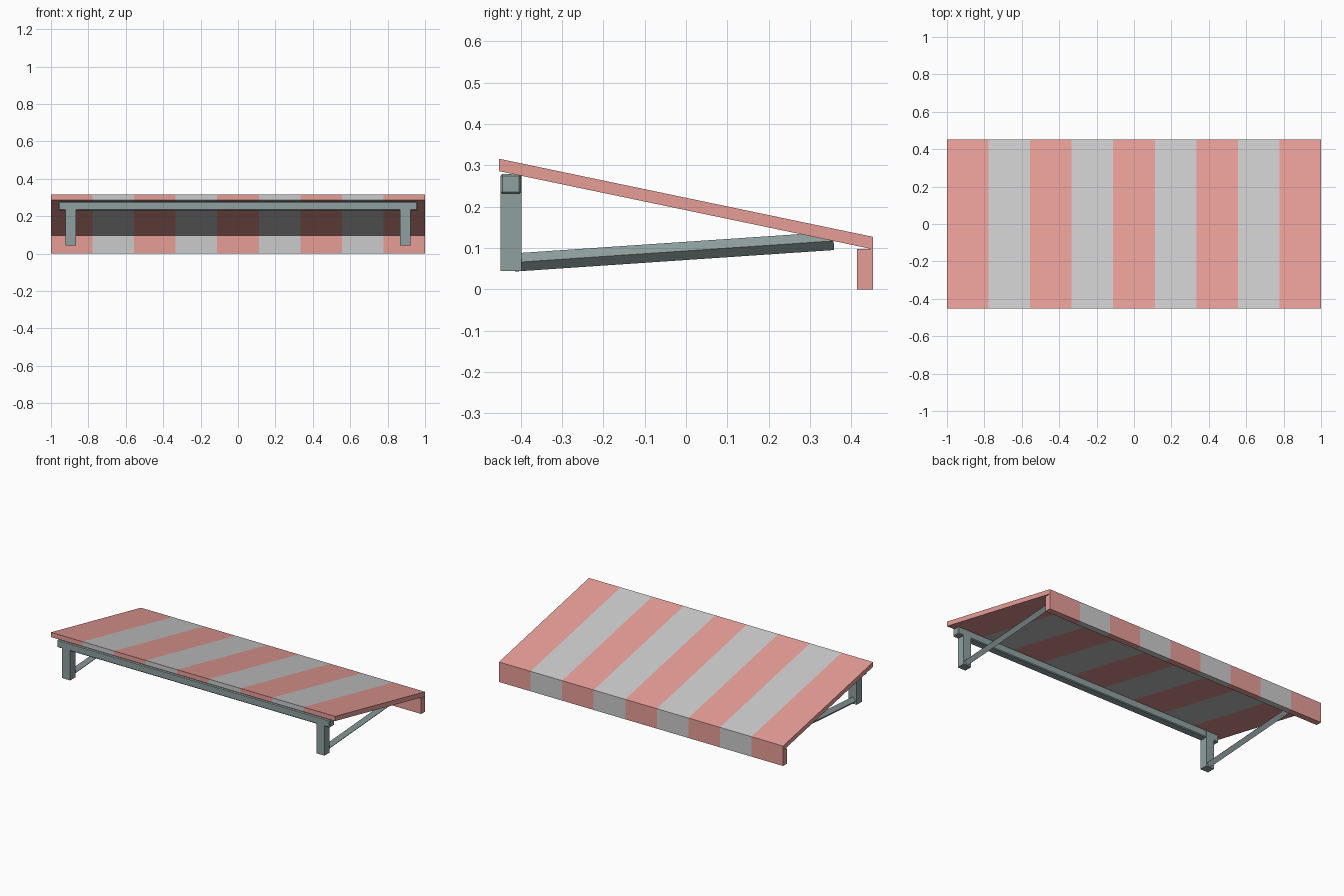
import bpy, bmesh
from mathutils import Vector

if "Cube" in bpy.data.objects:
    bpy.data.objects.remove(bpy.data.objects["Cube"])


def material(name, rgb):
    m = bpy.data.materials.new(name)
    m.diffuse_color = (*rgb, 1)
    m.use_nodes = True
    m.node_tree.nodes["Principled BSDF"].inputs["Base Color"].default_value = m.diffuse_color
    return m


red = material("red_cloth", (0.8, 0.34, 0.31))
pale = material("pale_cloth", (0.52, 0.52, 0.52))
steel = material("frame_metal", (0.28, 0.35, 0.35))


def finish(name, bm, mats):
    bmesh.ops.recalc_face_normals(bm, faces=bm.faces)
    me = bpy.data.meshes.new(name)
    bm.to_mesh(me)
    bm.free()
    for m in mats:
        me.materials.append(m)
    ob = bpy.data.objects.new(name, me)
    bpy.context.collection.objects.link(ob)
    return ob


def striped(name, profile, stripes=9):
    """Extrude a y-z profile along x, alternating the two cloth colours."""
    bm = bmesh.new()
    rings = [[bm.verts.new((-1 + 2 * i / stripes, y, z)) for y, z in profile]
             for i in range(stripes + 1)]
    n = len(profile)
    for i in range(stripes):
        a, b = rings[i], rings[i + 1]
        for k in range(n):
            f = bm.faces.new((a[k], a[(k + 1) % n], b[(k + 1) % n], b[k]))
            f.material_index = i % 2
    bm.faces.new(rings[0])
    bm.faces.new(rings[-1])
    return finish(name, bm, (red, pale))


def box(name, lo, hi, bevel=0.0):
    lo, hi = Vector(lo), Vector(hi)
    bm = bmesh.new()
    bmesh.ops.create_cube(bm, size=1)
    bmesh.ops.scale(bm, vec=hi - lo, verts=bm.verts)
    bmesh.ops.translate(bm, vec=(lo + hi) / 2, verts=bm.verts)
    ob = finish(name, bm, (steel,))
    if bevel:
        mod = ob.modifiers.new("edge_bevel", 'BEVEL')
        mod.width = bevel
        mod.segments = 1
    return ob


def diamond_rod(name, start, end, r):
    """Square rod standing on its edge, running between two points."""
    start, end = Vector(start), Vector(end)
    side = Vector((1, 0, 0))
    up = side.cross(end - start).normalized()
    bm = bmesh.new()
    rings = [[bm.verts.new(p + d * r) for d in (side, up, -side, -up)]
             for p in (start, end)]
    a, b = rings
    for k in range(4):
        bm.faces.new((a[k], a[(k + 1) % 4], b[(k + 1) % 4], b[k]))
    bm.faces.new(a)
    bm.faces.new(b)
    return finish(name, bm, (steel,))


# Sloping striped cloth and hanging front flap
striped("canopy", [(-0.453, 0.286), (0.452, 0.097), (0.452, 0.127), (-0.453, 0.316)])
striped("valance", [(0.414, 0), (0.452, 0), (0.452, 0.097), (0.414, 0.097)])

# Wall rail
box("wall_rail", (-0.96, -0.449, 0.23), (0.96, -0.399, 0.279), 0.005)

# Wall posts and support arms on both sides
for s, label in ((-1, "left"), (1, "right")):
    x = s * 0.895
    box(label + "_post", (x - 0.028, -0.449, 0.044), (x + 0.028, -0.398, 0.274))
    diamond_rod(label + "_arm", (x, -0.415, 0.065), (x, 0.357, 0.117), 0.022)
